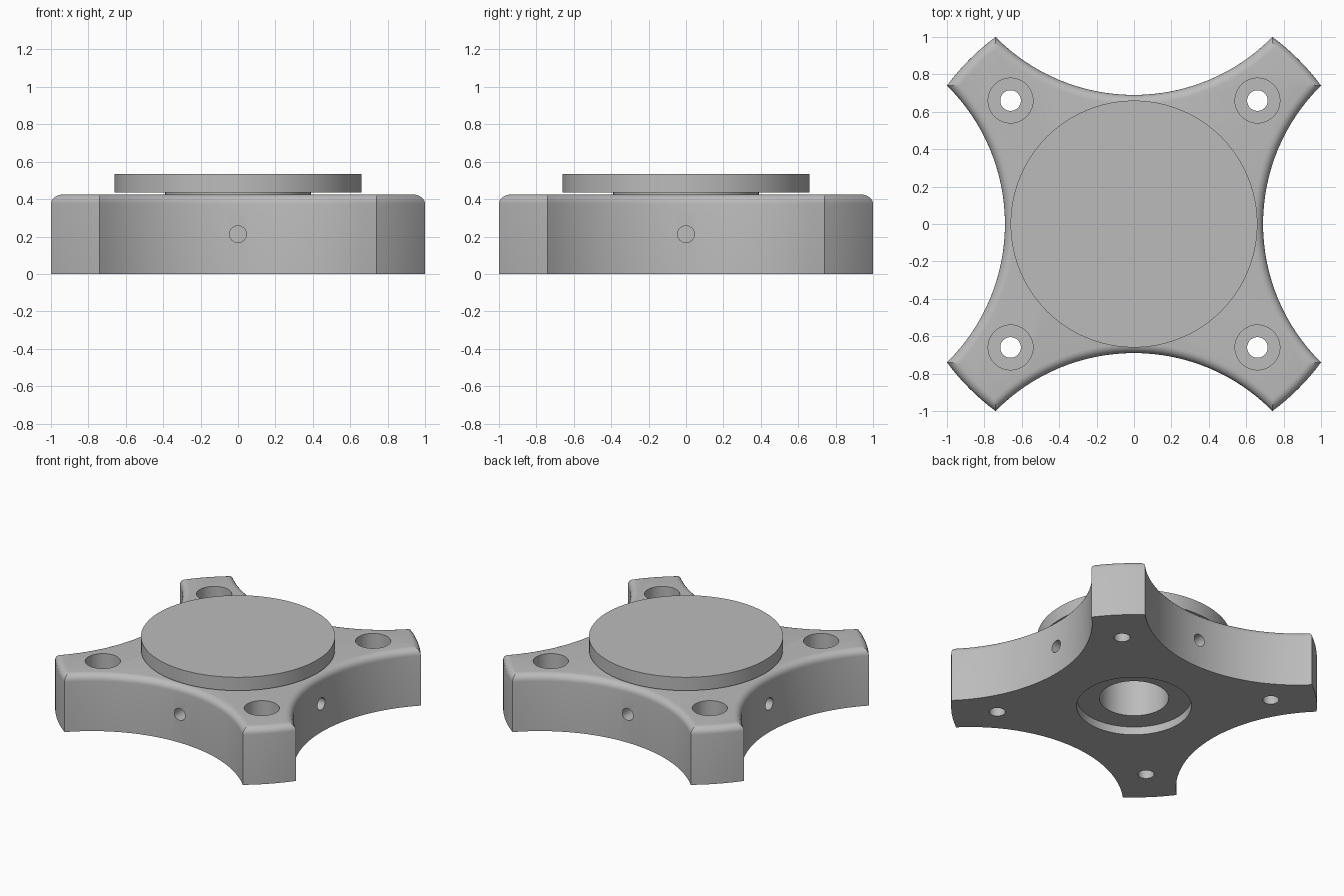
import bpy
import bmesh
from math import sin, cos, tau, asin, atan2, hypot, pi
from mathutils import Matrix

if "Cube" in bpy.data.objects:
    bpy.data.objects.remove(bpy.data.objects["Cube"])

GREY = (0.5, 0.5, 0.5, 1)
metal = bpy.data.materials.new("grey metal")
metal.use_nodes = True
metal.diffuse_color = GREY
metal.node_tree.nodes["Principled BSDF"].inputs["Base Color"].default_value = GREY

# Main dimensions
TOP, FILLET = 0.425, 0.05
TIP, WAIST = 0.74, 0.69
BORE, HOLE_AT = 0.39, 0.66


def make_object(name, bm):
    bmesh.ops.recalc_face_normals(bm, faces=bm.faces)
    mesh = bpy.data.meshes.new(name)
    bm.to_mesh(mesh)
    bm.free()
    mesh.materials.append(metal)
    obj = bpy.data.objects.new(name, mesh)
    bpy.context.collection.objects.link(obj)
    return obj


def lathe(name, profile, matrix=Matrix(), sides=96):
    """Turn a closed (radius, height) outline about z, then place it."""
    bm = bmesh.new()
    verts = [bm.verts.new((r, 0, z)) for r, z in profile]
    edges = [bm.edges.new((a, b)) for a, b in zip(verts, verts[1:] + verts[:1])]
    bmesh.ops.spin(bm, geom=verts + edges, axis=(0, 0, 1), cent=(0, 0, 0),
                   angle=tau, steps=sides, use_merge=True)
    bmesh.ops.remove_doubles(bm, verts=bm.verts, dist=0.0001)
    bmesh.ops.dissolve_degenerate(bm, edges=bm.edges, dist=0.0001)
    bmesh.ops.transform(bm, matrix=matrix, verts=bm.verts)
    return make_object(name, bm)


def smooth(obj):
    bpy.ops.object.select_all(action="DESELECT")
    obj.select_set(True)
    bpy.context.view_layer.objects.active = obj
    bpy.ops.object.shade_smooth_by_angle(angle=0.5)


# Four-armed body: concave flanks joined by convex arm ends
rise = 1 - WAIST
radius = (TIP ** 2 + rise ** 2) / (2 * rise)
half = asin(TIP / radius)
reach = hypot(1, TIP)
tip_angle = atan2(TIP, 1)
outline = []
for quarter in range(4):
    turn = quarter * pi / 2
    points = []
    for i in range(33):
        a = -half + 2 * half * i / 32
        points.append((WAIST + radius - radius * cos(a), radius * sin(a)))
    for i in range(1, 8):
        a = tip_angle + (pi / 2 - 2 * tip_angle) * i / 8
        points.append((reach * cos(a), reach * sin(a)))
    outline += [(x * cos(turn) - y * sin(turn), x * sin(turn) + y * cos(turn))
                for x, y in points]

bm = bmesh.new()
base = bm.faces.new([bm.verts.new((x, y, 0)) for x, y in outline])
raised = bmesh.ops.extrude_face_region(bm, geom=[base], use_keep_orig=True)
bmesh.ops.translate(bm, vec=(0, 0, TOP),
                    verts=[g for g in raised["geom"] if isinstance(g, bmesh.types.BMVert)])
bmesh.ops.recalc_face_normals(bm, faces=bm.faces)
rim = [e for e in bm.edges if all(v.co.z > TOP / 2 for v in e.verts)]
bmesh.ops.bevel(bm, geom=rim, offset=FILLET, offset_type="OFFSET", segments=6,
                profile=0.5, affect="EDGES", clamp_overlap=False)
body = make_object("body", bm)

# Cutters: centre bore, counterbored arm holes, radial screw holes
cutters = [lathe("bore_cutter", [(0, -0.1), (BORE, -0.1), (BORE, 0.6), (0, 0.6)])]
screw = [(0, -0.1), (0.055, -0.1), (0.055, 0.2), (0.12, 0.2), (0.12, 0.6), (0, 0.6)]
radial = [(0, 0.35), (0.045, 0.35), (0.045, 0.9), (0, 0.9)]
for quarter in range(4):
    spin = Matrix.Rotation(quarter * pi / 2, 4, "Z")
    cutters.append(lathe("arm_hole_cutter", screw,
                         spin @ Matrix.Translation((HOLE_AT, HOLE_AT, 0)), 48))
    cutters.append(lathe("side_hole_cutter", radial,
                         spin @ Matrix.Translation((0, 0, TOP / 2))
                         @ Matrix.Rotation(pi / 2, 4, "Y"), 32))

bpy.context.view_layer.objects.active = body
for cutter in cutters:
    cutter.hide_render = True
    cut = body.modifiers.new("cut", "BOOLEAN")
    cut.operation = "DIFFERENCE"
    cut.solver = "EXACT"
    cut.object = cutter
    bpy.ops.object.modifier_apply(modifier=cut.name)
    bpy.data.objects.remove(cutter)
smooth(body)

# Sleeve in the bore, standing slightly proud to carry the disc
smooth(lathe("bearing_sleeve", [(0.235, 0.06), (BORE, 0.06), (BORE, 0.435), (0.235, 0.435)]))

# Round plate on top
smooth(lathe("top_disc", [(0, 0.435), (0.66, 0.435), (0.66, 0.535), (0, 0.535)]))
